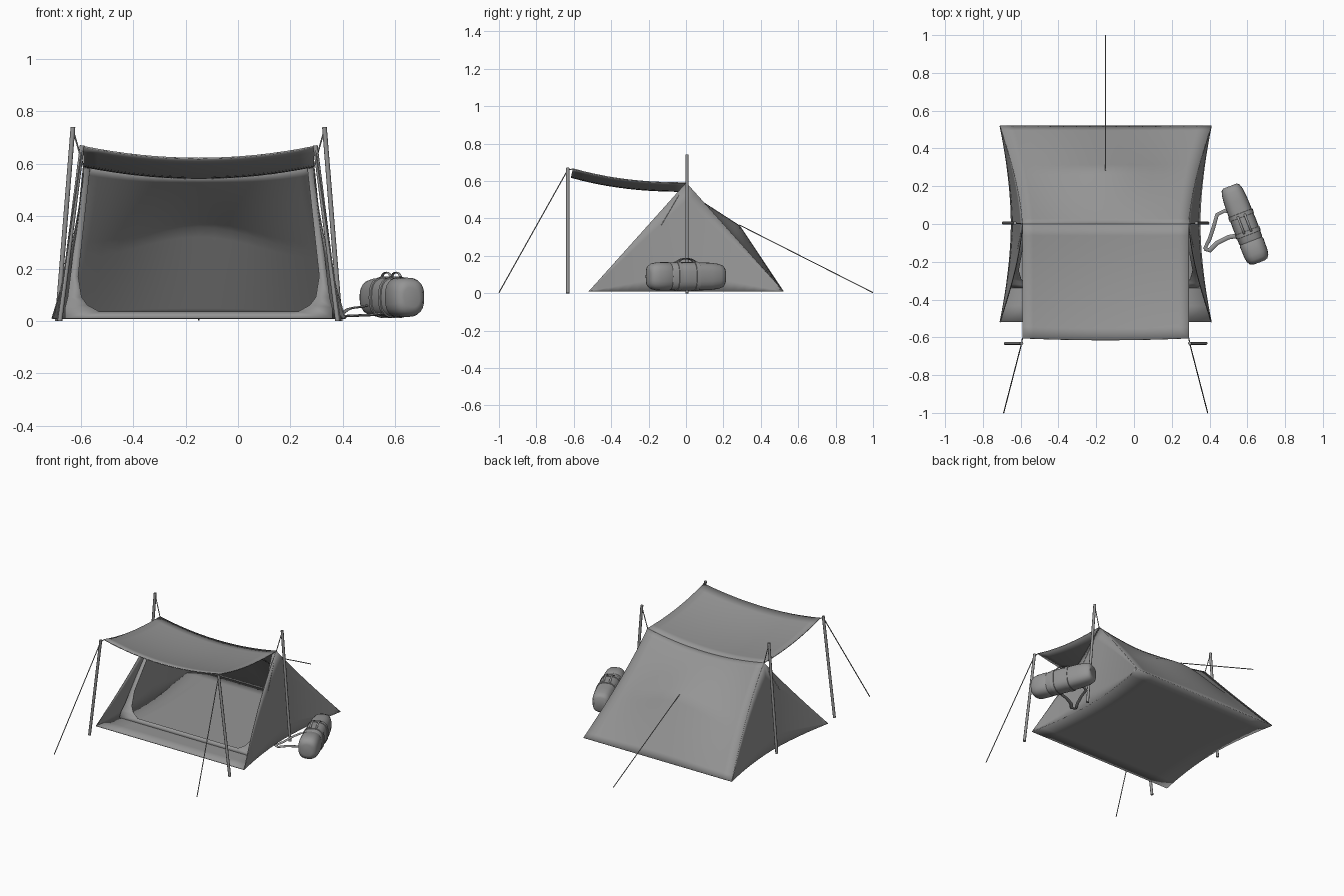
import bpy, math
from mathutils import Vector

if "Cube" in bpy.data.objects:
    bpy.data.objects.remove(bpy.data.objects["Cube"], do_unlink=True)

grey = bpy.data.materials.new("canvas_grey")
grey.use_nodes = True
COLOUR = (0.3, 0.3, 0.3, 1)
grey.diffuse_color = COLOUR
grey.node_tree.nodes["Principled BSDF"].inputs["Base Color"].default_value = COLOUR

CX = -0.15      # tent centre line
RIDGE = 0.59    # ridge height at its ends
HALF = 0.52     # half depth of the floor
LOW = 0.01      # floor height


def make(name, verts, faces, smooth=40, thick=0):
    mesh = bpy.data.meshes.new(name)
    mesh.from_pydata(verts, [], faces)
    mesh.materials.append(grey)
    ob = bpy.data.objects.new(name, mesh)
    bpy.context.collection.objects.link(ob)
    bpy.ops.object.select_all(action='DESELECT')
    ob.select_set(True)
    bpy.context.view_layer.objects.active = ob
    bpy.ops.object.shade_smooth_by_angle(angle=math.radians(smooth))
    if thick:
        mod = ob.modifiers.new("cloth", 'SOLIDIFY')
        mod.thickness = thick
        mod.offset = 0
    return ob


def sheet(name, fn, nu, nv, thick=0.004):
    """Grid surface from fn(u, v), with u in -1..1 and v in 0..1."""
    verts = [fn(2 * i / nu - 1, j / nv) for j in range(nv + 1) for i in range(nu + 1)]
    w = nu + 1
    faces = [(j * w + i, j * w + i + 1, (j + 1) * w + i + 1, (j + 1) * w + i)
             for j in range(nv) for i in range(nu)]
    return make(name, verts, faces, thick=thick)


def tube(name, points, radius, sides=8, flat=1.0):
    """Round bar or strap along a path."""
    pts = [Vector(p) for p in points]
    verts, faces = [], []
    for k, p in enumerate(pts):
        d = (pts[min(k + 1, len(pts) - 1)] - pts[max(k - 1, 0)]).normalized()
        a = d.cross(Vector((0, 0, 1)) if abs(d.z) < 0.9 else Vector((0, 1, 0))).normalized()
        b = d.cross(a)
        for s in range(sides):
            t = 2 * math.pi * s / sides
            verts.append(p + a * math.cos(t) * radius + b * math.sin(t) * radius * flat)
    for k in range(len(pts) - 1):
        for s in range(sides):
            n = (s + 1) % sides
            faces.append((k * sides + s, k * sides + n, (k + 1) * sides + n, (k + 1) * sides + s))
    faces += [tuple(reversed(range(sides))), tuple(range(len(verts) - sides, len(verts)))]
    return make(name, verts, faces)


# Tent curves: sagging ridge, curved slope edges and floor edges
def sag(u):
    return 0.045 * (1 - u * u)


def slope_half(y):
    return 0.44 + 0.12 * (abs(y) / HALF) ** 1.5


def floor_half(y):
    return 0.5 + 0.06 * (abs(y) / HALF) ** 1.8


def slope_z(y):
    return LOW + (RIDGE - LOW) * (1 - abs(y) / HALF)


# Cloth panels
def floor_fn(u, v):
    y = HALF * (2 * v - 1)
    return (CX + u * floor_half(y), y, LOW)


def back_fn(u, v):
    y = HALF * v
    pull = min(v / 0.55, (1 - v) / 0.45)
    bump = 0.11 * pull * math.cos(u * math.pi / 2) ** 2
    return (CX + u * slope_half(y), y, slope_z(y) - sag(u) * (1 - v) + bump)


def canopy_fn(u, v):
    y = -0.605 * v - 0.01 * v * (1 - u * u)
    return (CX + u * 0.44, y, RIDGE + 0.075 * v ** 2.3 - sag(u))


sheet("tent_floor", floor_fn, 8, 12)
sheet("back_panel", back_fn, 16, 20)
sheet("canopy", canopy_fn, 16, 10, 0.006)

for side, label in ((-1, "right"), (1, "left")):
    def wall_fn(u, v):
        y = HALF * u
        x = floor_half(y) * (1 - v) + slope_half(y) * v
        return (CX + side * x, y, LOW + (slope_z(y) - LOW) * v)

    sheet(label + "_wall", wall_fn, 20, 6)

# Inner front frame with a wide rounded doorway
outer = [(0.44, 0.585), (0.49, 0.17), (0.5, 0.09), (0.51, 0.05), (0.51, LOW), (0.38, LOW)]
inner = [(0.415, 0.58), (0.46, 0.17), (0.447, 0.09), (0.425, 0.06), (0.38, 0.035), (0.36, 0.035)]
loop = [(-1, i) for i in range(6)] + [(1, i) for i in reversed(range(6))]
verts = []
for ring in (outer, inner):
    for s, i in loop:
        x, z = ring[i]
        verts.append((CX + s * x, -0.345 * (1 - z / RIDGE), z))
n = len(loop)
make("doorway_frame", verts, [(i, i + 1, n + i + 1, n + i) for i in range(n - 1)], thick=0.003)

# Poles and guy lines
for side, label in ((-1, "right"), (1, "left")):
    def at(half, y, z):
        return (CX + side * half, y, z)

    tube(label + "_ridge_pole", [at(0.54, 0.005, 0), at(0.48, 0.005, 0.74)], 0.009, 10)
    tube(label + "_canopy_pole", [at(0.53, -0.632, 0), at(0.445, -0.632, 0.67)], 0.009, 10)
    tube(label + "_ridge_tie", [at(0.48, 0.005, 0.73), at(0.44, 0, RIDGE)], 0.003, 6)
    tube(label + "_canopy_tie", [at(0.445, -0.632, 0.66), at(0.44, -0.603, 0.664)], 0.003, 6)
    tube(label + "_front_guy", [at(0.445, -0.632, 0.66), at(0.54, -1, 0.003)], 0.003, 6)
tube("back_guy", [(CX, 0.285, 0.365), (CX, 1, 0.003)], 0.003, 6)

# Duffel bag lying beside the tent
MID = Vector((0.585, 0, 0.09))
AXIS = Vector((0.15, -0.39, 0)).normalized()
ACROSS = Vector((-AXIS.y, AXIS.x, 0))
UP = Vector((0, 0, 1))


def bag_point(t, angle, grow=1.0):
    c, s = math.cos(angle), math.sin(angle)
    c = math.copysign(abs(c) ** 0.75, c)
    s = math.copysign(abs(s) ** 0.75, s)
    return MID + AXIS * t + ACROSS * c * 0.065 * grow + UP * s * 0.075 * grow


def bag_ring(name, stations, sides=24):
    verts = [bag_point(t, 2 * math.pi * k / sides, g) for t, g in stations for k in range(sides)]
    faces = [(r * sides + k, r * sides + (k + 1) % sides,
              (r + 1) * sides + (k + 1) % sides, (r + 1) * sides + k)
             for r in range(len(stations) - 1) for k in range(sides)]
    faces += [tuple(reversed(range(sides))), tuple(range(len(verts) - sides, len(verts)))]
    make(name, verts, faces)


bag_ring("bag_body", [(-0.215, 0.6), (-0.205, 0.78), (-0.18, 0.9), (-0.13, 0.98), (0, 1.02),
                      (0.09, 1), (0.1, 0.95)])
bag_ring("bag_lid", [(0.095, 0.95), (0.105, 1.02), (0.17, 1), (0.195, 0.92), (0.212, 0.75), (0.218, 0.5)])
for name, t in (("first_band", -0.05), ("second_band", 0.05)):
    bag_ring(name, [(t - 0.012, 1.0), (t - 0.011, 1.06), (t + 0.011, 1.06), (t + 0.012, 1.0)])

# Carry handles and shoulder straps
for name, side in (("near_handle", -1), ("far_handle", 1)):
    arc = [MID + AXIS * 0.05 * math.cos(a) + ACROSS * side * 0.02 + UP * (0.07 + 0.025 * math.sin(a))
           for a in [math.pi * k / 10 for k in range(11)]]
    tube(name, arc, 0.006, 8, 0.5)
tube("shoulder_strap", [(0.53, 0.06, 0.07), (0.48, 0.07, 0.055), (0.44, 0.05, 0.05), (0.42, -0.02, 0.045),
                        (0.4, -0.08, 0.03), (0.375, -0.13, 0.02), (0.4, -0.14, 0.018)], 0.01, 8, 0.4)
tube("lower_strap", [(0.56, -0.06, 0.03), (0.5, -0.07, 0.022), (0.44, -0.1, 0.02),
                     (0.4, -0.14, 0.018), (0.375, -0.13, 0.02)], 0.012, 8, 0.4)
